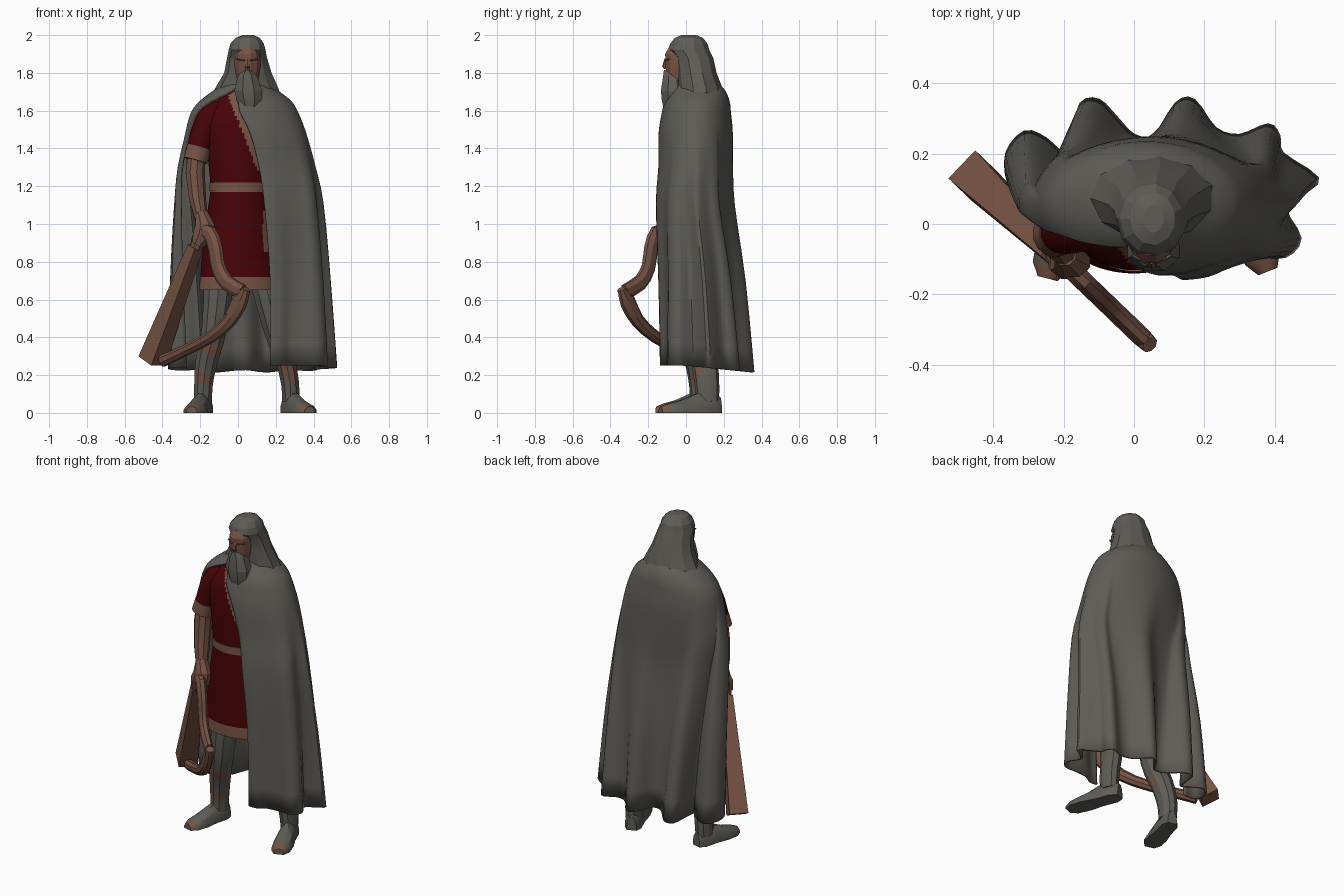
import bpy, bmesh, math
from mathutils import Vector

old = bpy.data.objects.get("Cube")
if old:
    bpy.data.objects.remove(old)


def material(name, rgb):
    m = bpy.data.materials.new(name)
    m.use_nodes = True
    m.diffuse_color = (*rgb, 1)
    m.node_tree.nodes["Principled BSDF"].inputs["Base Color"].default_value = (*rgb, 1)
    return m


GREY = material("grey wool", (0.112, 0.108, 0.095))
BROWN = material("warm brown", (0.185, 0.088, 0.058))
RED = material("dark red", (0.062, 0.001, 0.002))
Y, Z = Vector((0, 1, 0)), Vector((0, 0, 1))


def smooth(seq, n):
    """Catmull-Rom subdivision of a list of vectors."""
    out = []
    for i in range(len(seq) - 1):
        p0, p1, p2 = seq[max(i - 1, 0)], seq[i], seq[i + 1]
        p3 = seq[min(i + 2, len(seq) - 1)]
        for k in range(n):
            t = k / n
            out.append(0.5 * (2 * p1 + (p2 - p0) * t + (2 * p0 - 5 * p1 + 4 * p2 - p3) * t * t
                              + (3 * p1 - p0 - 3 * p2 + p3) * t ** 3))
    return out + [seq[-1]]


def loft(name, rings, mats, rule=None, closed=True, angle=30):
    bm = bmesh.new()
    rows = [[bm.verts.new(p) for p in r] for r in rings]
    n = len(rows[0])
    for a, b in zip(rows, rows[1:]):
        for j in range(n if closed else n - 1):
            k = (j + 1) % n
            bm.faces.new((a[j], a[k], b[k], b[j]))
    if closed:
        bm.faces.new(rows[0][::-1])
        bm.faces.new(rows[-1])
        bmesh.ops.recalc_face_normals(bm, faces=bm.faces[:])
    if rule:
        for f in bm.faces:
            f.material_index = rule(f.calc_center_median())
    me = bpy.data.meshes.new(name)
    bm.to_mesh(me)
    bm.free()
    for m in mats:
        me.materials.append(m)
    ob = bpy.data.objects.new(name, me)
    bpy.context.collection.objects.link(ob)
    bpy.ops.object.select_all(action='DESELECT')
    ob.select_set(True)
    bpy.context.view_layer.objects.active = ob
    bpy.ops.object.shade_smooth_by_angle(angle=math.radians(angle))
    return ob


def tube(name, pts, mats, ref=Y, axis=None, sides=10, sub=1, rule=None, floor=False, angle=30):
    """Sweep an ellipse along points (x, y, z, half width, half depth)."""
    pts = smooth([Vector(p) for p in pts], sub)
    pos = [Vector(p[:3]) for p in pts]
    rings = []
    for i, p in enumerate(pts):
        t = axis or (pos[min(i + 1, len(pos) - 1)] - pos[max(i - 1, 0)]).normalized()
        s = ref.cross(t).normalized()
        o = t.cross(s)
        ring = []
        for j in range(sides):
            a = math.tau * (j + 0.5) / sides
            v = pos[i] + s * p[3] * math.cos(a) + o * p[4] * math.sin(a)
            if floor:
                v.z = max(v.z, 0)
            ring.append(v)
        rings.append(ring)
    return loft(name, rings, mats, rule, angle=angle)


# Cloak: folded hem blended upward into smooth oval rows
hem = [(-.27, .12), (-.35, .12), (-.36, .2), (-.31, .26), (-.25, .24), (-.19, .19), (-.17, .25),
       (-.15, .34), (-.1, .35), (-.05, .3), (0, .25), (.06, .25), (.12, .34), (.17, .35),
       (.23, .27), (.3, .25), (.38, .28), (.41, .25), (.42, .2), (.52, .13), (.48, .09),
       (.43, .04), (.47, -.04), (.43, -.09), (.35, -.09), (.27, -.1), (.22, -.13), (.17, -.13)]
hem = smooth([Vector(p) for p in hem], 3)
angles = []
for p in hem:
    a = math.atan2(p.y - .08, p.x - .08)
    angles.append(min(a, angles[-1] - .015) if angles else a)
share = [(angles[0] - a) / (angles[0] - angles[-1]) for a in angles]
# z, centre x, centre y, radius x, radius y, start angle, end angle, fold amount
levels = [(1.75, .05, .06, .09, .1, 250, -100, 0), (1.70, .04, .065, .17, .14, 245, -100, 0),
          (1.65, .04, .06, .235, .165, 222, -99, 0), (1.59, .035, .055, .278, .177, 207, -95, 0),
          (1.48, .04, .05, .312, .19, 200, -86, .02), (1.3, .04, .04, .345, .185, 192, -80, .15),
          (1.1, .047, .016, .362, .186, 184, -78, .35), (.7, .035, .015, .37, .195, 176, -69, .7),
          (.23, .08, .08, .43, .23, 175, -72, 1)]
rows = []
for z, cx, cy, rx, ry, a0, a1, fold in levels:
    row = []
    for p, f in zip(hem, share):
        a = math.radians(a0 + (a1 - a0) * f)
        oval = Vector((cx + rx * math.cos(a), cy + ry * math.sin(a)))
        q = oval.lerp(p, fold)
        row.append(Vector((q.x, q.y, z + fold * (.02 - .1 * max(min(q.y, .35), 0)))))
    rows.append(row)
columns = [smooth(list(c), 3) for c in zip(*rows)]
cloak = loft("cloak", list(zip(*columns)), [GREY, BROWN], closed=False, angle=40)
mod = cloak.modifiers.new("thickness", 'SOLIDIFY')
mod.thickness, mod.offset, mod.material_offset_rim = .012, 0, 1


# Tunic with belt, hem band and collar trim
def tunic_rule(c):
    if c.z < .72 or 1.17 < c.z < 1.22:
        return 1
    if c.y < 0 and c.z > 1.28 and c.x > .4 * (1.62 - c.z) - .03:
        return 1
    return 1 if c.y < 0 and .85 < c.z < 1.06 and c.x > .132 else 0


tube("tunic", [(0, -.01, .65, .208, .13), (0, -.01, .72, .2, .13), (0, -.01, .95, .178, .125),
               (.005, -.01, 1.17, .152, .12), (.005, -.01, 1.22, .152, .12), (0, -.01, 1.4, .165, .12),
               (0, 0, 1.55, .185, .115), (.01, .01, 1.64, .135, .09), (.03, .02, 1.72, .06, .06)],
     [RED, BROWN], axis=Z, sides=80, sub=10, rule=tunic_rule)
tube("belt", [(.005, -.01, 1.175, .157, .126), (.005, -.01, 1.22, .157, .126)], [BROWN], axis=Z, sides=32)

# Hair, face and beard
tube("hair", [(.055, .015, 2, .03, .04), (.053, .015, 1.985, .065, .075), (.05, .015, 1.955, .09, .1),
              (.05, .015, 1.92, .1, .11), (.05, .04, 1.88, .108, .105), (.055, .055, 1.8, .128, .108),
              (.05, .072, 1.72, .17, .122), (.045, .08, 1.65, .2, .12)], [GREY], axis=Z, sides=11, angle=20)
tube("face", [(.05, -.03, 1.94, .045, .06), (.05, -.03, 1.9, .068, .083), (.05, -.03, 1.84, .072, .081),
              (.05, -.03, 1.76, .058, .07)], [BROWN], axis=Z, sides=12, angle=20)
tube("nose", [(.05, -.106, 1.875, .01, .008), (.05, -.114, 1.835, .016, .012), (.05, -.106, 1.82, .012, .01)],
     [BROWN], axis=Z, sides=6, angle=15)
tube("beard", [(.05, -.08, 1.815, .022, .04), (.05, -.07, 1.785, .055, .055), (.055, -.07, 1.705, .08, .068),
               (.06, -.075, 1.65, .07, .057), (.065, -.08, 1.58, .042, .032)], [GREY], axis=Z, sides=8, angle=15)
for side in (-1, 1):
    tube("brow", [(.05 + side * .012, -.108, 1.866, .004, .007), (.05 + side * .055, -.088, 1.872, .004, .007)],
         [GREY], ref=Y, sides=6)

# Right arm with short sleeve
tube("right_sleeve", [(-.1, .01, 1.63, .04, .05), (-.14, 0, 1.58, .065, .075), (-.185, -.015, 1.48, .066, .07),
                      (-.215, -.025, 1.37, .06, .062)], [RED], sides=14, sub=2)
tube("right_cuff", [(-.205, -.022, 1.405, .066, .067), (-.225, -.028, 1.335, .066, .067)], [BROWN], sides=14)
tube("right_forearm", [(-.218, -.025, 1.38, .048, .05), (-.228, -.025, 1.27, .052, .054),
                       (-.215, -.055, 1.13, .046, .048), (-.195, -.085, 1.03, .034, .036)], [BROWN], sides=9)
tube("right_hand", [(-.195, -.085, 1.06, .034, .036), (-.175, -.105, .99, .055, .048),
                    (-.185, -.115, .94, .06, .045), (-.215, -.11, .89, .035, .03)], [BROWN], sides=8, angle=20)


# Legs and boots
def strap_rule(c):
    return 1 if c.y < .07 and c.z < .42 and math.sin(34 * c.z + 25 * c.x) > .45 else 0


for side, leg, heel, toe in (
        ("right", [(-.09, .02, .8, .09, .09), (-.125, .02, .45, .07, .075), (-.165, .06, .28, .062, .068),
                   (-.182, .08, .16, .052, .065), (-.185, .08, .06, .05, .058)], (-.17, .14), (-.245, -.155)),
        ("left", [(.12, .03, .8, .09, .09), (.2, .05, .45, .07, .075), (.25, .095, .28, .055, .07),
                  (.275, .11, .16, .05, .066), (.28, .115, .06, .048, .06)], (.255, .18), (.38, -.135))):
    tube(side + "_leg", leg, [GREY, BROWN], sides=10, sub=3, rule=strap_rule)
    a, b = Vector(heel), Vector(toe)
    path = []
    for f, w, h in ((0, .03, .08), (.12, .05, .11), (.4, .05, .1), (.65, .06, .065), (.88, .055, .045), (1, .03, .03)):
        p = a.lerp(b, f)
        path.append((p.x, p.y, .005, w, h))
    tube(side + "_boot", path, [GREY, BROWN], ref=Z, sides=12, floor=True,
         rule=lambda c: 1 if c.y < -.1 and c.z > .02 else 0)


# Harp: tapered sound box, curved neck and pillar in one slanted plane
across = Vector((.69, .72, 0))


def harp(x, z, a, b):
    return (x, -.3 - .96 * x, z, a, b)


tube("harp_sound_box", [harp(-.225, .88, .04, .045), harp(-.455, .275, .075, .078)], [BROWN], ref=across, sides=4)
tube("harp_neck", [harp(-.225, .87, .035, .03), harp(-.2, .95, .04, .03), harp(-.15, .95, .045, .03),
                   harp(-.12, .87, .045, .03), harp(-.105, .77, .045, .028), harp(-.06, .69, .045, .028),
                   harp(.025, .64, .042, .025)], [BROWN], ref=across, sides=8, sub=2)
tube("harp_pillar", [harp(.045, .655, .02, .025), harp(.01, .59, .05, .03), harp(-.045, .49, .04, .03),
                     harp(-.14, .405, .033, .03), harp(-.27, .335, .03, .03), harp(-.4, .275, .033, .03)],
     [BROWN], ref=across, sides=8, sub=2)
